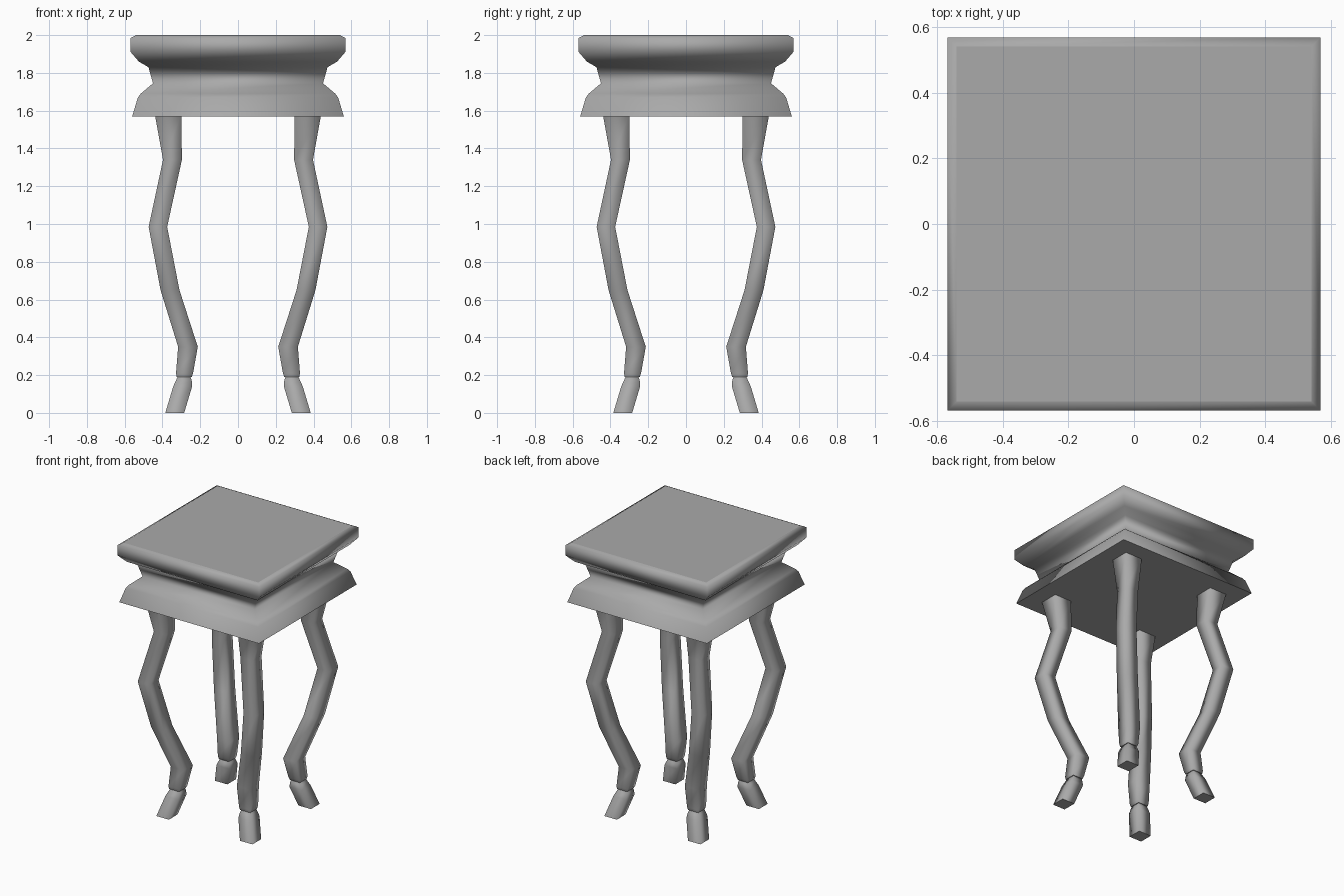
import bpy, bmesh

if "Cube" in bpy.data.objects:
    bpy.data.objects.remove(bpy.data.objects["Cube"])

GREY = (0.4, 0.4, 0.4, 1)
grey = bpy.data.materials.new("grey paint")
grey.use_nodes = True
grey.diffuse_color = GREY
grey.node_tree.nodes["Principled BSDF"].inputs["Base Color"].default_value = GREY


def square_loft(name, profile, sx=1, sy=1):
    """Skin square sections given as (height, centre offset, half width)."""
    bm = bmesh.new()
    corners = [(-1, -1), (1, -1), (1, 1), (-1, 1)]
    rings = [[bm.verts.new((sx * c + h * i, sy * c + h * j, z)) for i, j in corners]
             for z, c, h in profile]
    for low, high in zip(rings, rings[1:]):
        for k in range(4):
            n = (k + 1) % 4
            bm.faces.new((low[k], low[n], high[n], high[k])).smooth = True
    # Flat caps with crisp rims
    for cap in (bm.faces.new(rings[0][::-1]), bm.faces.new(rings[-1])):
        for edge in cap.edges:
            edge.smooth = False
    bmesh.ops.recalc_face_normals(bm, faces=bm.faces)
    mesh = bpy.data.meshes.new(name)
    bm.to_mesh(mesh)
    bm.free()
    mesh.materials.append(grey)
    obj = bpy.data.objects.new(name, mesh)
    bpy.context.collection.objects.link(obj)
    return obj


# Moulded square top
square_loft("moulded_top", [
    (1.57, 0, 0.56), (1.67, 0, 0.53), (1.69, 0, 0.515), (1.745, 0, 0.45),
    (1.83, 0, 0.474), (1.86, 0, 0.525), (1.91, 0, 0.568), (1.985, 0, 0.568),
    (2.0, 0, 0.54)])

# Curved legs and splayed feet at the four corners
LEG = [(0.19, 0.285, 0.04), (0.21, 0.283, 0.045), (0.35, 0.265, 0.052),
       (0.65, 0.36, 0.05), (0.985, 0.424, 0.049), (1.34, 0.347, 0.05),
       (1.58, 0.37, 0.07)]
FOOT = [(0, 0.335, 0.05), (0.14, 0.293, 0.05), (0.17, 0.287, 0.042),
        (0.195, 0.285, 0.033)]
for side, sx in (("left", 1), ("right", -1)):
    for end, sy in (("front", -1), ("back", 1)):
        square_loft(f"{end}_{side}_leg", LEG, sx, sy)
        square_loft(f"{end}_{side}_foot", FOOT, sx, sy)
